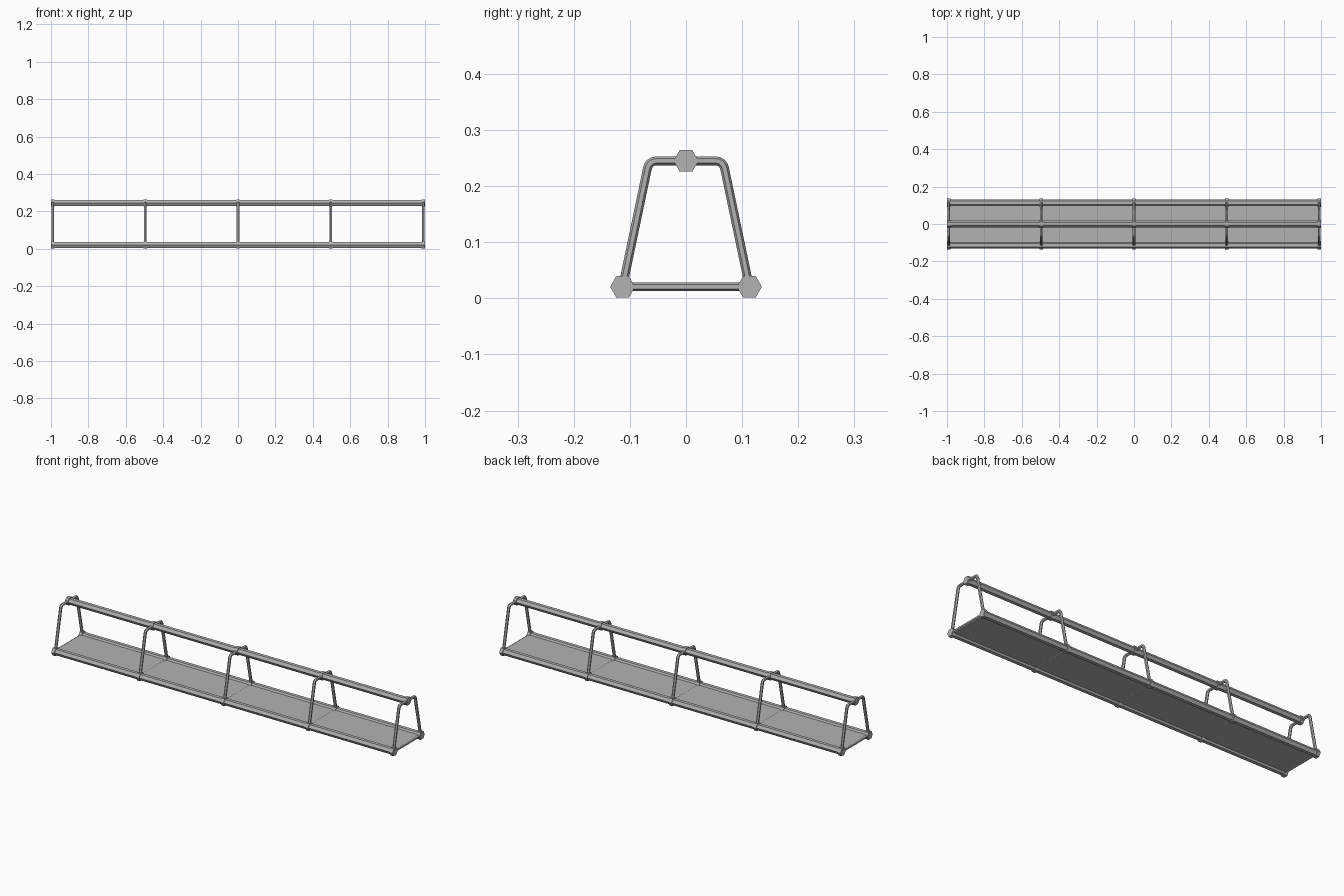
import bpy, bmesh, math
from mathutils import Vector

cube = bpy.data.objects.get("Cube")
if cube:
    bpy.data.objects.remove(cube)


def make_material(name, color):
    mat = bpy.data.materials.new(name)
    mat.use_nodes = True
    mat.diffuse_color = color
    mat.node_tree.nodes["Principled BSDF"].inputs["Base Color"].default_value = color
    return mat


steel = make_material("grey steel", (0.45, 0.45, 0.45, 1))
X, Z = Vector((1, 0, 0)), Vector((0, 0, 1))


def add_object(name, bm):
    bmesh.ops.recalc_face_normals(bm, faces=bm.faces)
    mesh = bpy.data.meshes.new(name)
    bm.to_mesh(mesh)
    bm.free()
    mesh.materials.append(steel)
    obj = bpy.data.objects.new(name, mesh)
    bpy.context.collection.objects.link(obj)
    return obj


def hex_tube(name, points, radius, side):
    """Sweep a hexagon along a path lying in the plane normal to side."""
    bm = bmesh.new()
    pts = [Vector(p) for p in points]
    rings = []
    for i, p in enumerate(pts):
        before = (p - pts[i - 1]).normalized() if i else None
        after = (pts[i + 1] - p).normalized() if i < len(pts) - 1 else None
        tangent = ((before or after) + (after or before)).normalized()
        miter = 1 / tangent.dot(before or after)
        normal = tangent.cross(side) * miter
        rings.append([bm.verts.new(p + radius * (normal * math.cos(k * math.pi / 3)
                                                 + side * math.sin(k * math.pi / 3)))
                      for k in range(6)])
    for a, b in zip(rings, rings[1:]):
        for k in range(6):
            n = (k + 1) % 6
            bm.faces.new((a[k], a[n], b[n], b[k]))
    bm.faces.new(rings[0])
    bm.faces.new(rings[-1])
    return add_object(name, bm)


def round_corner(prev, corner, nxt, size, steps=4):
    """Points of a soft bend replacing a sharp corner."""
    prev, corner, nxt = Vector(prev), Vector(corner), Vector(nxt)
    a = corner + (prev - corner).normalized() * size
    b = corner + (nxt - corner).normalized() * size
    return [a * (1 - t) ** 2 + corner * 2 * t * (1 - t) + b * t * t
            for t in (i / steps for i in range(steps + 1))]


foot_y, foot_z = 0.113, 0.0205
shoulder_y, top_z = 0.066, 0.245
rails = {"front": (-foot_y, foot_z), "back": (foot_y, foot_z), "top": (0, top_z)}
stations = [-0.99, -0.495, 0, 0.495, 0.99]

# Long rails
for label, (y, z) in rails.items():
    hex_tube(label + "_rail", [(-1, y, z), (1, y, z)], 0.0175, Z)

# Bent frames, cross bars and rail collars
for i, x in enumerate(stations, 1):
    path = [(x, -foot_y, foot_z), (x, -shoulder_y, top_z),
            (x, shoulder_y, top_z), (x, foot_y, foot_z)]
    bent = ([path[0]] + round_corner(*path[:3], 0.014)
            + round_corner(*path[1:], 0.014) + [path[3]])
    hex_tube(f"frame_{i}", bent, 0.0078, X)
    hex_tube(f"cross_bar_{i}", [path[0], path[3]], 0.0078, X)
    for label, (y, z) in rails.items():
        hex_tube(f"{label}_collar_{i}", [(x - 0.009, y, z), (x + 0.009, y, z)], 0.0222, Z)

# Floor panel between the lower rails
bm = bmesh.new()
bmesh.ops.create_cube(bm, size=1)
bmesh.ops.scale(bm, vec=(1.98, 2 * foot_y, 0.012), verts=bm.verts)
bmesh.ops.translate(bm, vec=(0, 0, foot_z), verts=bm.verts)
add_object("floor_panel", bm)
